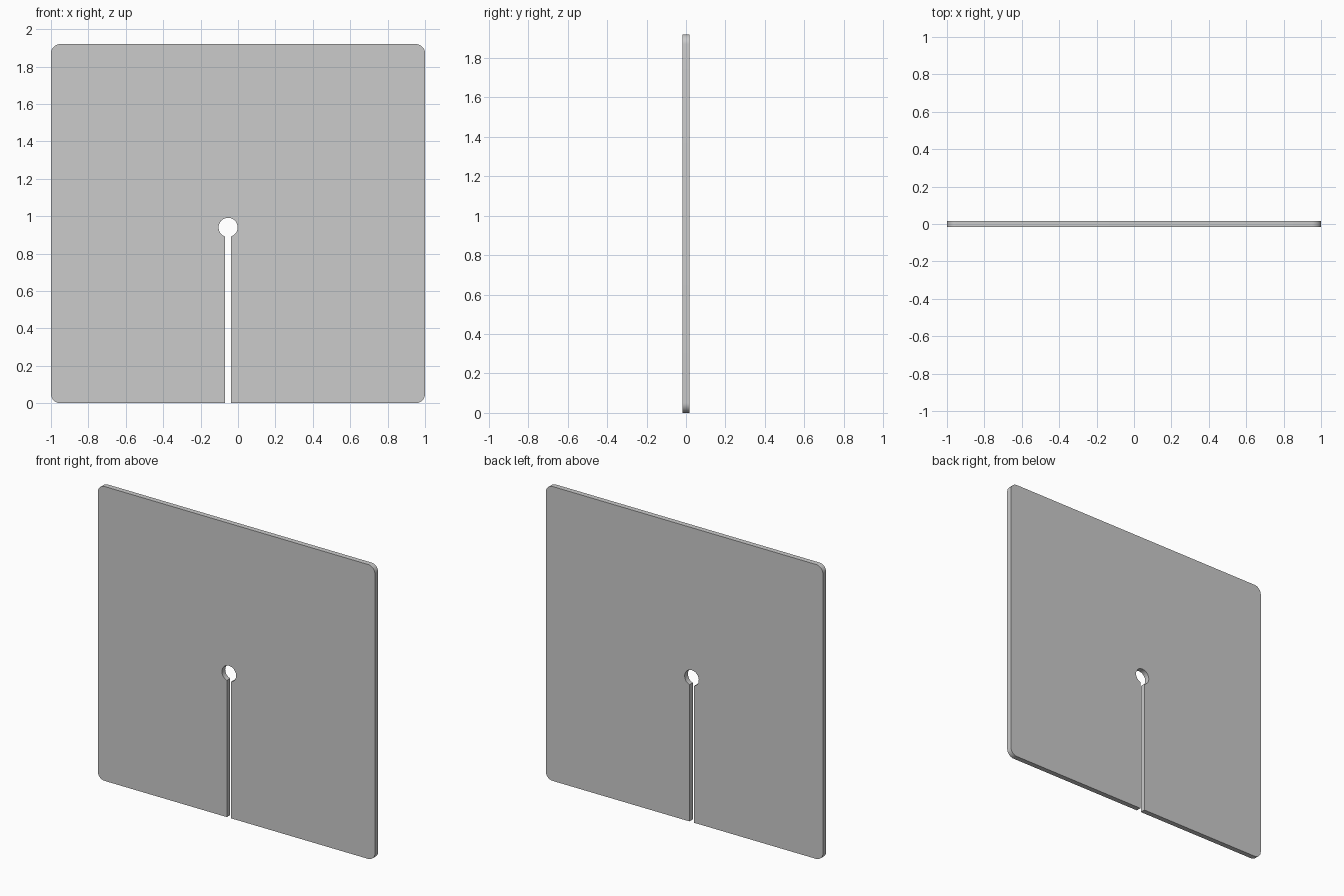
import bpy, bmesh
from math import sin, cos, asin, pi

if "Cube" in bpy.data.objects:
    bpy.data.objects.remove(bpy.data.objects["Cube"])

HALF_W, HEIGHT, THICK = 1.0, 1.92, 0.034
CORNER_R = 0.05
SLOT_X, SLOT_HALF = -0.053, 0.016
HOLE_Z, HOLE_R = 0.94, 0.051


def arc(cx, cz, r, start, end, steps):
    """Points along an arc in the XZ plane."""
    return [(cx + r * cos(start + (end - start) * i / steps),
             cz + r * sin(start + (end - start) * i / steps))
            for i in range(steps + 1)]


# Outline, anticlockwise seen from the front: four rounded corners
x, lo, hi = HALF_W - CORNER_R, CORNER_R, HEIGHT - CORNER_R
outline = []
for i, (cx, cz) in enumerate([(x, lo), (x, hi), (-x, hi), (-x, lo)]):
    outline += arc(cx, cz, CORNER_R, (i - 1) * pi / 2, i * pi / 2, 10)

# Keyhole slot: straight sides up to a round relief hole
gap = asin(SLOT_HALF / HOLE_R)
outline.append((SLOT_X - SLOT_HALF, 0))
outline += arc(SLOT_X, HOLE_Z, HOLE_R, 1.5 * pi - gap, -0.5 * pi + gap, 40)
outline.append((SLOT_X + SLOT_HALF, 0))

# Slotted plate: front face extruded through the thickness
bm = bmesh.new()
front = bm.faces.new([bm.verts.new((px, -THICK / 2, pz)) for px, pz in outline])
extruded = bmesh.ops.extrude_face_region(bm, geom=[front], use_keep_orig=True)
back = [v for v in extruded["geom"] if isinstance(v, bmesh.types.BMVert)]
bmesh.ops.translate(bm, verts=back, vec=(0, THICK, 0))
bmesh.ops.recalc_face_normals(bm, faces=bm.faces)
mesh = bpy.data.meshes.new("slotted_plate")
bm.to_mesh(mesh)
bm.free()

plate = bpy.data.objects.new("slotted_plate", mesh)
bpy.context.collection.objects.link(plate)
bpy.context.view_layer.objects.active = plate
plate.select_set(True)
bpy.ops.object.shade_smooth_by_angle(angle=pi / 6)
